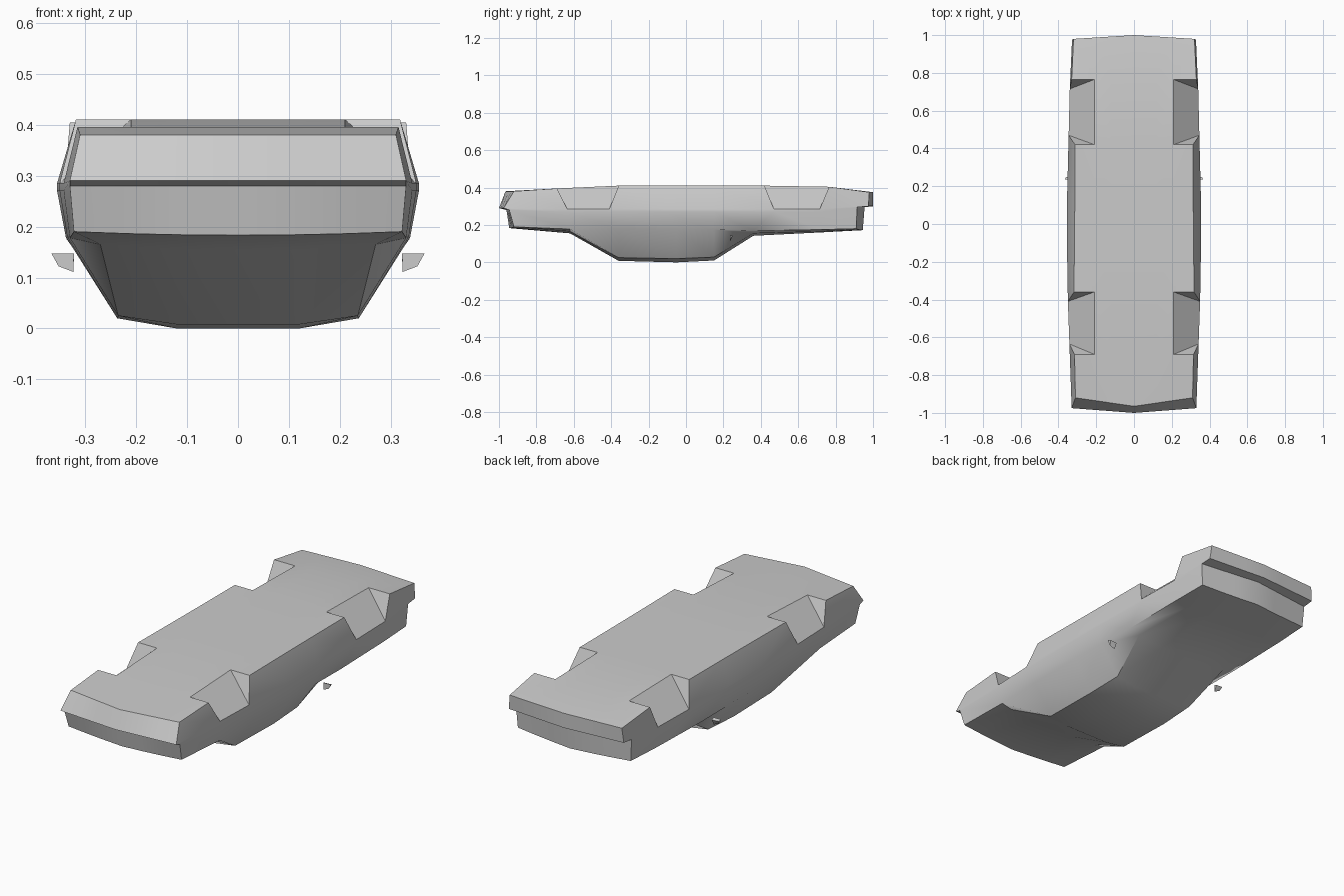
import bpy
import bmesh
from mathutils import Vector

if "Cube" in bpy.data.objects:
    bpy.data.objects.remove(bpy.data.objects["Cube"], do_unlink=True)

grey = bpy.data.materials.new("plain grey")
grey.use_nodes = True
COLOUR = (0.6, 0.6, 0.6, 1)
grey.diffuse_color = COLOUR
grey.node_tree.nodes["Principled BSDF"].inputs["Base Color"].default_value = COLOUR

COLUMNS = (0, 0.12, 0.21)


def finish(bm, name, angle):
    """Mirror the half, fix normals and turn the mesh into a shaded object."""
    geom = bm.verts[:] + bm.edges[:] + bm.faces[:]
    bmesh.ops.mirror(bm, geom=geom, axis='X', merge_dist=0.0005)
    bmesh.ops.recalc_face_normals(bm, faces=bm.faces)
    mesh = bpy.data.meshes.new(name)
    bm.to_mesh(mesh)
    bm.free()
    obj = bpy.data.objects.new(name, mesh)
    bpy.context.collection.objects.link(obj)
    mesh.materials.append(grey)
    bpy.ops.object.select_all(action='DESELECT')
    obj.select_set(True)
    bpy.context.view_layer.objects.active = obj
    bpy.ops.object.shade_smooth_by_angle(angle=angle)
    return obj


def end_row(bm, y_mid, y_edge, z_mid, z_edge, x_edge):
    """One crosswise row of an end panel, bowed towards the middle."""
    row = []
    for x in COLUMNS + (x_edge,):
        t = x / x_edge
        row.append(bm.verts.new((x, y_mid + (y_edge - y_mid) * t,
                                 z_mid + (z_edge - z_mid) * t * t)))
    return row


def end_section(bm, rows):
    """Close an end of the shell and return its outer loop."""
    a, b, c, d = grid = [end_row(bm, *r) for r in rows]
    for lower, upper in zip(grid, grid[1:]):
        for i in range(len(COLUMNS)):
            bm.faces.new((lower[i], lower[i + 1], upper[i + 1], upper[i]))
    return a + [b[-1], c[-1]] + d[::-1]


def section(bm, y_floor, y_side, y_top, z_floor, x_floor, x_side,
            x_belt, z_belt, x_roof, z_roof, z_mid):
    """Half cross-section from the floor centre round to the roof centre."""
    pts = [(x, y_floor, z_floor) for x in COLUMNS + (x_floor,)]
    pts += [(x_side, y_side, 0.285), (x_side, y_side, 0.27)]
    pts += [(x_belt, y_top, z_belt), (x_roof, y_top, z_roof),
            (0.12, y_top, z_mid), (0, y_top, z_mid)]
    return [bm.verts.new(p) for p in pts]


# End panels: underside edge, bumper ridge, recess, deck edge
TAIL = [(-0.965, -0.92, 0.38, 0.38, 0.31),
        (-1.0, -0.975, 0.29, 0.29, 0.33),
        (-0.96, -0.945, 0.28, 0.28, 0.33),
        (-0.945, -0.92, 0.183, 0.19, 0.322)]
NOSE = [(1.0, 0.98, 0.375, 0.375, 0.32),
        (1.0, 0.975, 0.3, 0.3, 0.328),
        (0.955, 0.915, 0.295, 0.295, 0.33),
        (0.945, 0.91, 0.172, 0.18, 0.322)]

# Sections between the ends; wheel wells span the first and last pairs
MIDDLE = [(-0.69, -0.635, -0.62, 0.395, 0.315, 0.342, 0.33, 0.178, 0.27, 0.165, 0.155),
          (-0.36, -0.41, -0.36, 0.41, 0.318, 0.35, 0.335, 0.18, 0.235, 0.025, 0.008),
          (-0.1, -0.1, -0.05, 0.41, 0.315, 0.355, 0.338, 0.18, 0.237, 0.02, 0),
          (0.15, 0.15, 0.15, 0.41, 0.313, 0.354, 0.336, 0.175, 0.232, 0.028, 0.01),
          (0.42, 0.47, 0.36, 0.41, 0.312, 0.346, 0.332, 0.17, 0.27, 0.155, 0.142),
          (0.765, 0.715, 0.72, 0.404, 0.33, 0.34, 0.328, 0.175, 0.25, 0.165, 0.16)]

# Body shell
bm = bmesh.new()
rings = [end_section(bm, TAIL)]
rings += [section(bm, *s) for s in MIDDLE]
rings.append(end_section(bm, NOSE))
for n, (p, q) in enumerate(zip(rings, rings[1:])):
    well = n in (1, 5)
    for i in range(len(p) - 1):
        if not (well and i in (2, 3)):
            bm.faces.new((p[i], p[i + 1], q[i + 1], q[i]))
    if well:
        # Sloping well floor with a triangular wall at each end
        bm.faces.new((p[2], p[4], q[4], q[2]))
        for r in (p, q):
            bm.faces.new((r[2], r[3], r[4]))
finish(bm, "body_shell", 0.7)

# Door mirrors
bm = bmesh.new()
for p in [(0.322, 0.235, 0.147), (0.366, 0.235, 0.147), (0.352, 0.235, 0.122),
          (0.323, 0.235, 0.111), (0.322, 0.25, 0.14), (0.36, 0.25, 0.142)]:
    bm.verts.new(Vector(p))
bmesh.ops.convex_hull(bm, input=bm.verts[:])
finish(bm, "door_mirrors", 0.5)
